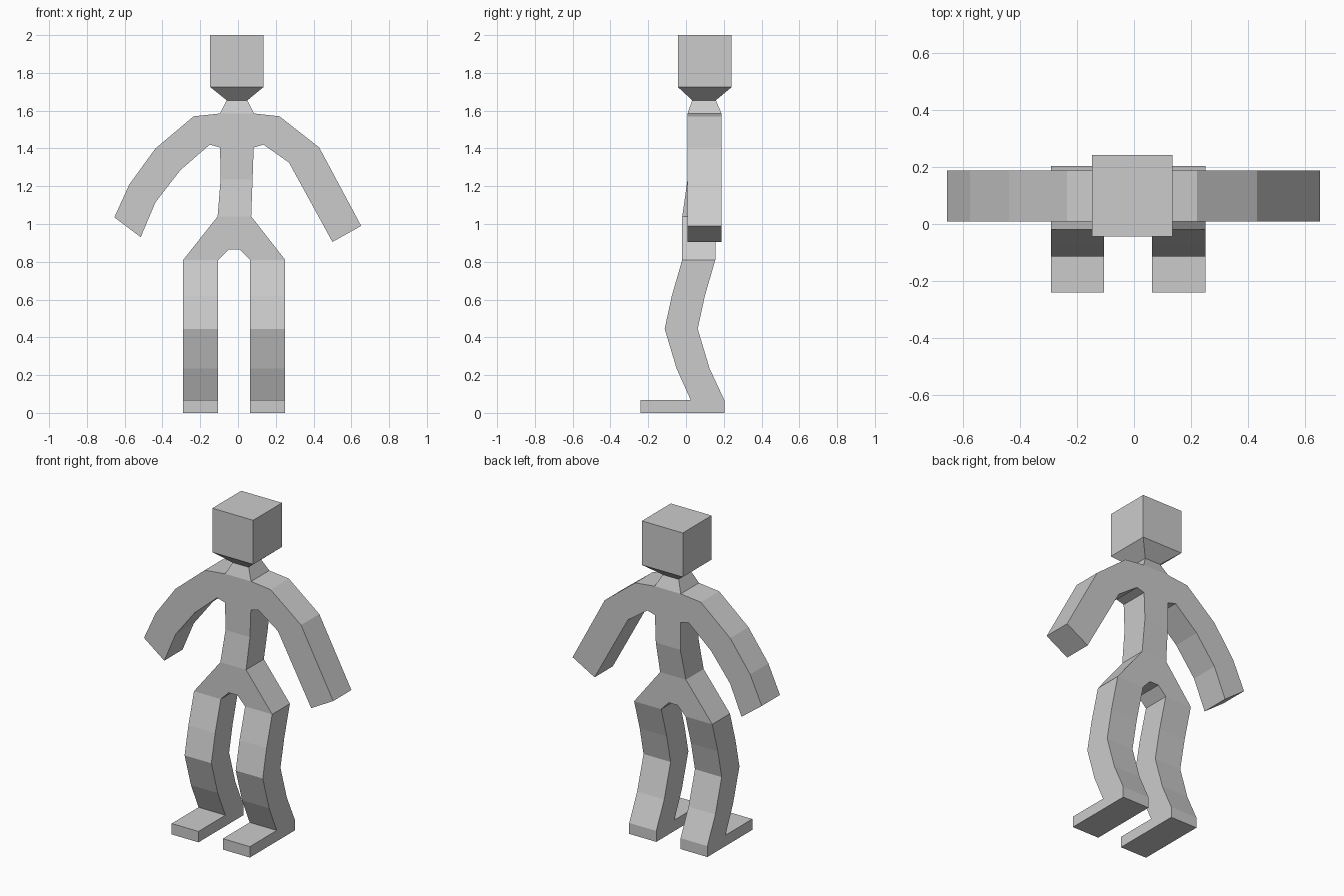
import bpy
import bmesh

if "Cube" in bpy.data.objects:
    bpy.data.objects.remove(bpy.data.objects["Cube"])

grey = bpy.data.materials.new("plain grey")
grey.diffuse_color = (0.6, 0.6, 0.6, 1)
grey.use_nodes = True
grey.node_tree.nodes["Principled BSDF"].inputs["Base Color"].default_value = grey.diffuse_color


def finish(name, bm):
    bmesh.ops.recalc_face_normals(bm, faces=bm.faces)
    mesh = bpy.data.meshes.new(name)
    bm.to_mesh(mesh)
    bm.free()
    mesh.materials.append(grey)
    obj = bpy.data.objects.new(name, mesh)
    bpy.context.collection.objects.link(obj)
    return obj


def prism(name, profile, place, near, far, open_edges):
    """Extrude a closed profile from near to far, leaving joint edges open."""
    bm = bmesh.new()
    a = [bm.verts.new(place(p, near)) for p in profile]
    b = [bm.verts.new(place(p, far)) for p in profile]
    bm.faces.new(a)
    bm.faces.new(b[::-1])
    n = len(profile)
    for i in range(n):
        if i not in open_edges:
            j = (i + 1) % n
            bm.faces.new((a[i], b[i], b[j], a[j]))
    return finish(name, bm)


def loft(name, rings, cap_top):
    """Skin rectangular rings given as (z, x0, x1, y0, y1)."""
    bm = bmesh.new()
    loops = [[bm.verts.new(v) for v in
              ((x0, y0, z), (x1, y0, z), (x1, y1, z), (x0, y1, z))]
             for z, x0, x1, y0, y1 in rings]
    for a, b in zip(loops, loops[1:]):
        for i in range(4):
            j = (i + 1) % 4
            bm.faces.new((a[i], a[j], b[j], b[i]))
    if cap_top:
        bm.faces.new(loops[-1])
    return finish(name, bm)


def front_plane(p, d):
    return (p[0], d, p[1])


def side_plane(p, d):
    return (d, p[0], p[1])


# Head and pinched neck
loft("head_and_neck", [
    (1.585, -0.095, 0.085, 0.008, 0.188),
    (1.655, -0.06, 0.05, 0.033, 0.158),
    (1.725, -0.147, 0.135, -0.043, 0.242),
    (2.0, -0.147, 0.135, -0.043, 0.242)], True)

# Shoulders and both arms, open at the neck and waist joints
arms = [(-0.095, 1.585), (0.085, 1.585), (0.22, 1.57), (0.43, 1.405),
        (0.652, 0.99), (0.5, 0.905), (0.27, 1.325), (0.135, 1.42),
        (0.083, 1.405), (-0.095, 1.405), (-0.15, 1.42), (-0.305, 1.285),
        (-0.437, 1.115), (-0.515, 0.93), (-0.655, 1.035), (-0.575, 1.21),
        (-0.437, 1.4), (-0.235, 1.57)]
prism("shoulders_and_arms", arms, front_plane, 0.008, 0.188, {0, 8})

# Waist
loft("waist", [
    (1.04, -0.108, 0.07, -0.02, 0.155),
    (1.235, -0.092, 0.077, 0.008, 0.188),
    (1.405, -0.095, 0.083, 0.008, 0.188)], False)

# Hips, open at the waist and leg joints
hips = [(-0.108, 1.04), (0.07, 1.04), (0.25, 0.81), (0.063, 0.81),
        (0.01, 0.865), (-0.05, 0.865), (-0.105, 0.81), (-0.29, 0.81)]
prism("hips", hips, front_plane, -0.02, 0.155, {0, 2, 6})

# Legs with feet, open at the hip joint
leg = [(-0.02, 0.81), (-0.075, 0.62), (-0.113, 0.445), (-0.05, 0.235),
       (0.025, 0.068), (-0.24, 0.068), (-0.24, 0), (0.203, 0),
       (0.203, 0.068), (0.125, 0.235), (0.062, 0.445), (0.1, 0.62),
       (0.155, 0.81)]
for name, x0, x1 in (("left_leg", 0.063, 0.25), ("right_leg", -0.29, -0.105)):
    prism(name, leg, side_plane, x0, x1, {12})
